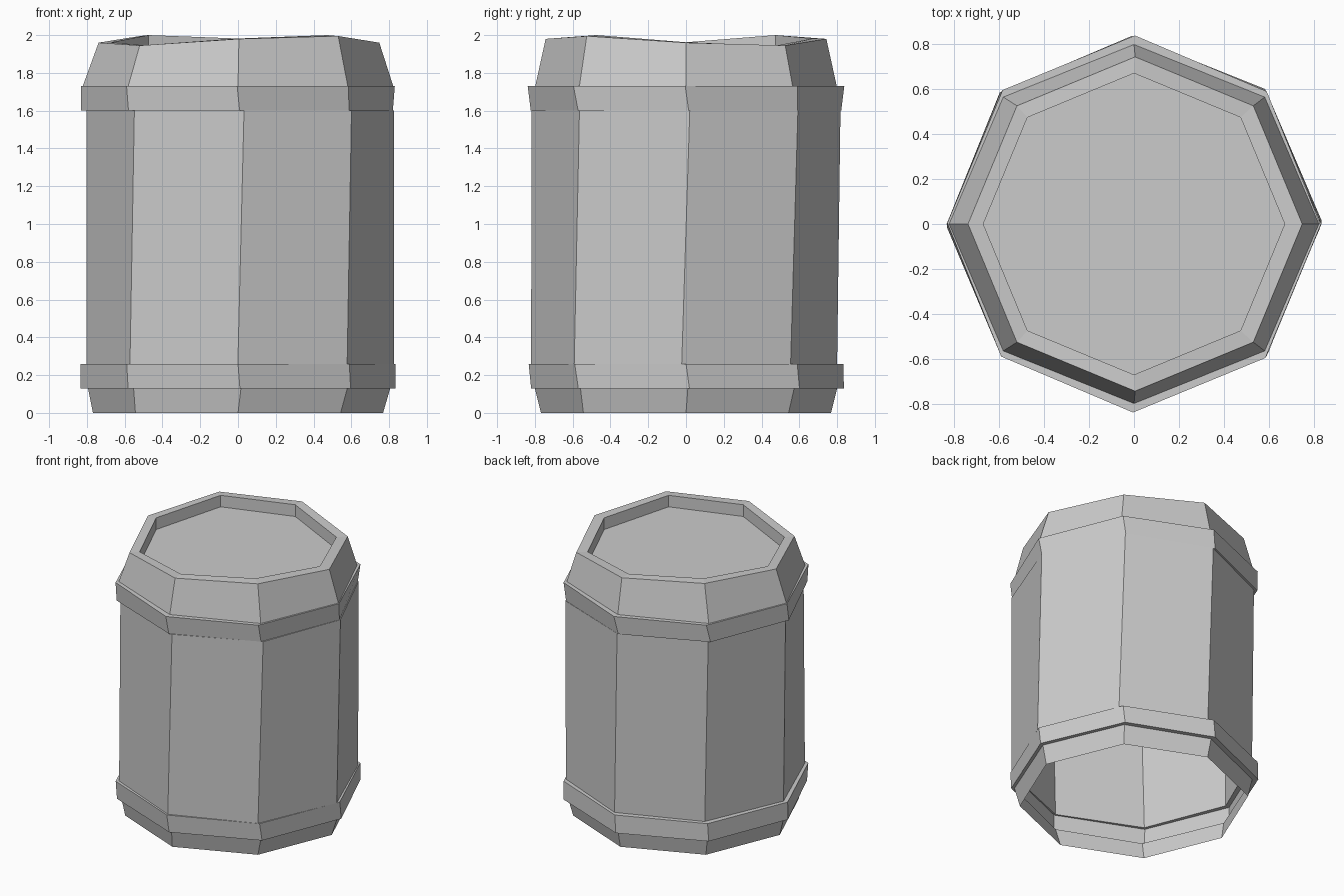
import bpy, bmesh
from math import sin, cos, pi, radians

cube = bpy.data.objects.get("Cube")
if cube:
    bpy.data.objects.remove(cube, do_unlink=True)

SIDES = 8

grey = bpy.data.materials.new("plain_grey")
grey.use_nodes = True
colour = (0.6, 0.6, 0.6, 1)
grey.diffuse_color = colour
grey.node_tree.nodes["Principled BSDF"].inputs["Base Color"].default_value = colour


def ring(bm, z, rx, ry, dx=0, dy=0, twist=0, saddle=0, lean=0):
    """One eight-sided loop, slightly off-centre, twisted or warped."""
    verts = []
    for i in range(SIDES):
        a = 2 * pi * i / SIDES
        t = a + radians(twist)
        height = z - saddle * sin(2 * a) - lean * cos(2 * a)
        verts.append(bm.verts.new((dx + rx * cos(t), dy + ry * sin(t), height)))
    return verts


def bridge(bm, low, high):
    for i in range(SIDES):
        j = (i + 1) % SIDES
        bm.faces.new((low[i], low[j], high[j], high[i]))


bm = bmesh.new()
rings = [
    # open tapered foot
    ring(bm, 0, .768, .768),
    ring(bm, .13, .80, .80, dx=.006, twist=.7),
    # lower hoop
    ring(bm, .13, .833, .828, dy=.008, twist=.7),
    ring(bm, .26, .833, .833),
    # twisted wall
    ring(bm, .26, .813, .81, dx=.012, dy=-.01, twist=-.9),
    ring(bm, 1.6, .813, .818, dx=.012, twist=1.4),
    # upper hoop
    ring(bm, 1.6, .826, .822, dx=-.006, twist=1),
    ring(bm, 1.73, .83, .838, twist=-.3),
    # shoulder and uneven rim
    ring(bm, 1.73, .822, .798),
    ring(bm, 1.97, .743, .743, dx=.005, saddle=.025, lean=.01),
    ring(bm, 1.972, .67, .67, saddle=.028, lean=.01),
    # recessed lid
    ring(bm, 1.885, .67, .67, saddle=.03, lean=.01),
]
for low, high in zip(rings, rings[1:]):
    bridge(bm, low, high)
bm.faces.new(rings[-1])

mesh = bpy.data.meshes.new("barrel")
bm.to_mesh(mesh)
bm.free()
mesh.materials.append(grey)
barrel = bpy.data.objects.new("barrel", mesh)
bpy.context.collection.objects.link(barrel)
